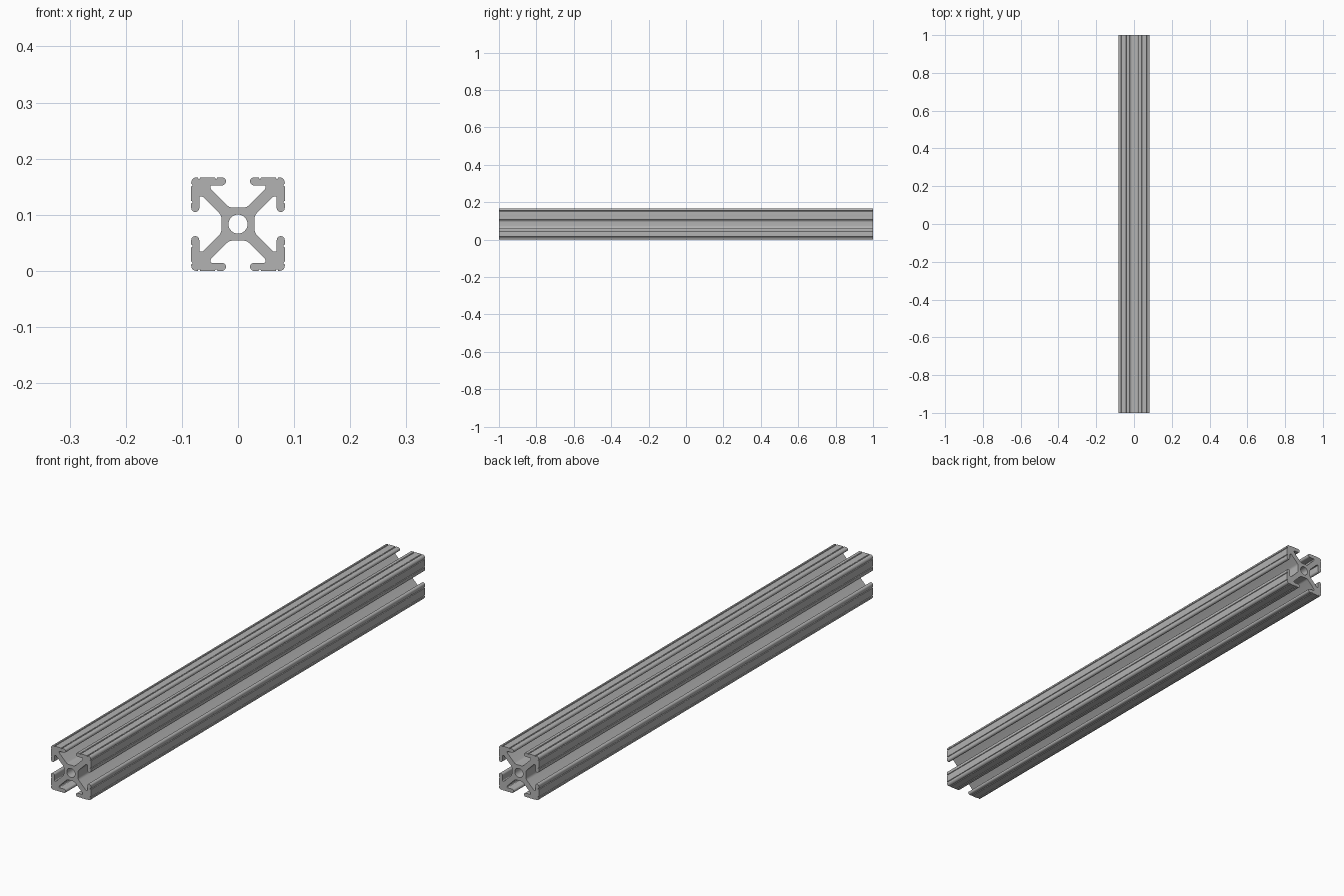
import bpy, bmesh, math
from mathutils import Vector

cube = bpy.data.objects.get("Cube")
if cube:
    bpy.data.objects.remove(cube, do_unlink=True)

HALF = 1 / 12          # half the width of the section
LENGTH = 2.0
BORE = 0.017
CORE = 0.0295          # half the width of the solid core
LIP = 0.069            # underside of the slot lips


def rounded(points, steps=5):
    """Replace each (x, z, radius) corner of a closed outline with an arc."""
    out = []
    for i, (x, z, r) in enumerate(points):
        p = Vector((x, z))
        a = (Vector(points[i - 1][:2]) - p).normalized()
        b = (Vector(points[(i + 1) % len(points)][:2]) - p).normalized()
        half = a.angle(b) / 2
        if r == 0 or half > 1.56:
            out.append(p)
            continue
        centre = p + (a + b).normalized() * r / math.sin(half)
        start = p + a * r / math.tan(half) - centre
        end = p + b * r / math.tan(half) - centre
        for k in range(steps + 1):
            out.append(centre + start.lerp(end, k / steps).normalized() * r)
    return out


def groove(x, width=0.0022, depth=0.0026):
    """Shallow rounded groove in the outer face."""
    return [(x - width, HALF, 0.0006), (x - width * 0.5, HALF - depth, 0.0006),
            (x + width * 0.5, HALF - depth, 0.0006), (x + width, HALF, 0.0006)]


# One eighth of the section: core, web, slot pocket, lip, outer face
eighth = [
    (CORE - 0.0140, CORE, 0.014),
    (0.0490, 0.0630, 0.005),
    (0.0490, LIP, 0.0025),
    (0.0215, LIP, 0.0069),
    (0.0215, HALF, 0.0069),
] + groove(0.039) + groove(0.0695)
corner = [(HALF, HALF, 0.009)]
quarter = eighth + corner + [(z, x, r) for x, z, r in reversed(eighth)]

# Repeat the quarter around the centre
outline = []
for turn in range(4):
    outline += quarter
    quarter = [(z, -x, r) for x, z, r in quarter]

bore = [Vector((math.cos(t), math.sin(t))) * BORE
        for t in (2 * math.pi * i / 40 for i in range(40))]

# Fill the section around the bore and extrude it along y
bm = bmesh.new()
edges = []
for loop in (rounded(outline), bore):
    verts = [bm.verts.new((p.x, -LENGTH / 2, p.y + HALF)) for p in loop]
    edges += [bm.edges.new((v, verts[i - 1])) for i, v in enumerate(verts)]
bmesh.ops.triangle_fill(bm, edges=edges, use_beauty=True, normal=(0, -1, 0))
grown = bmesh.ops.extrude_face_region(bm, geom=bm.faces[:], use_keep_orig=True)
bmesh.ops.translate(bm, vec=(0, LENGTH, 0),
                    verts=[g for g in grown["geom"] if isinstance(g, bmesh.types.BMVert)])
bmesh.ops.recalc_face_normals(bm, faces=bm.faces[:])

mesh = bpy.data.meshes.new("slotted_rail")
bm.to_mesh(mesh)
bm.free()
rail = bpy.data.objects.new("slotted_rail", mesh)
bpy.context.collection.objects.link(rail)

# Plain aluminium grey
metal = bpy.data.materials.new("aluminium_grey")
metal.use_nodes = True
colour = (0.45, 0.45, 0.45, 1)
metal.diffuse_color = colour
metal.node_tree.nodes["Principled BSDF"].inputs["Base Color"].default_value = colour
mesh.materials.append(metal)

bpy.ops.object.select_all(action="DESELECT")
rail.select_set(True)
bpy.context.view_layer.objects.active = rail
bpy.ops.object.shade_smooth_by_angle(angle=math.radians(35))
